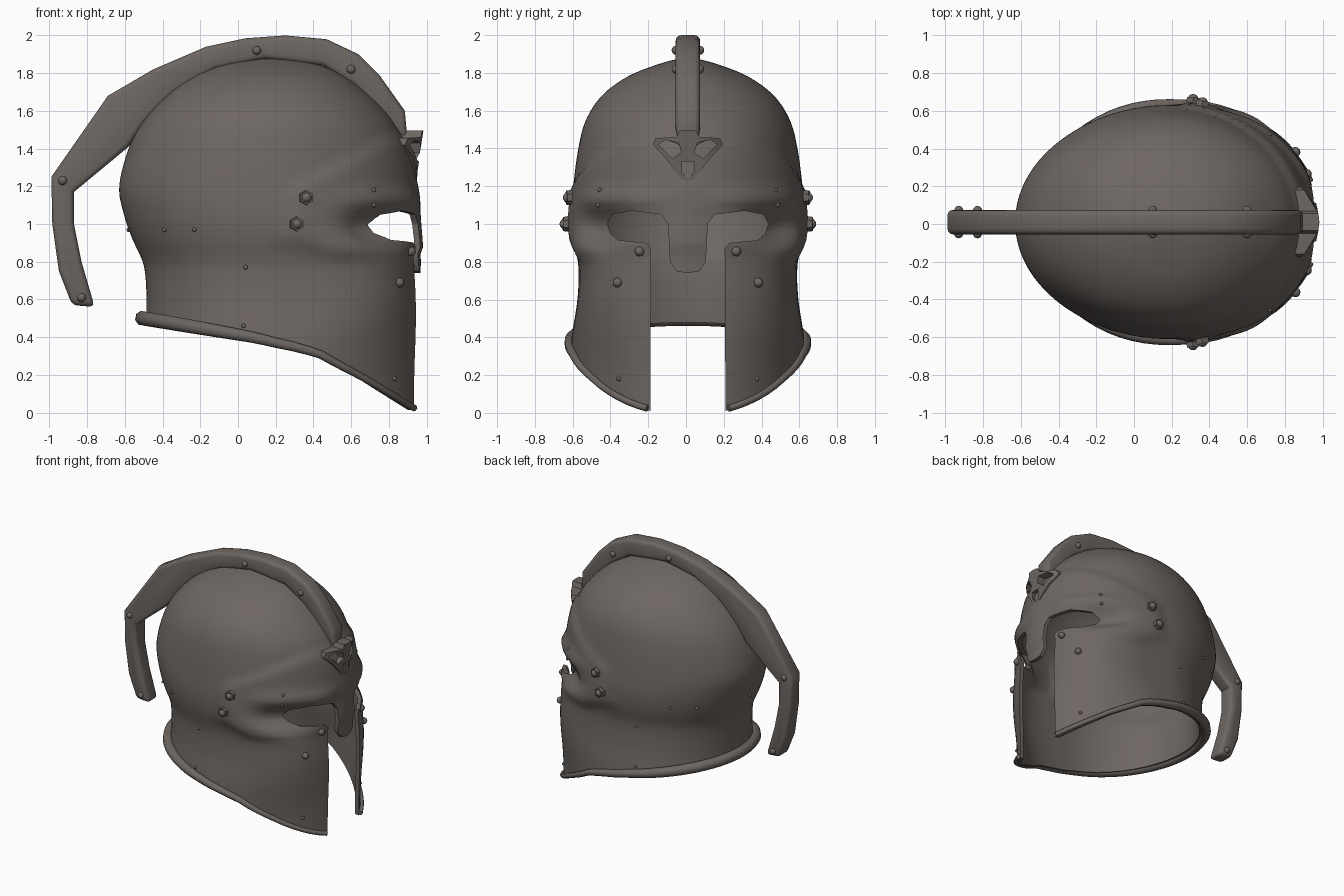
import bpy, bmesh, math
from mathutils import Vector

if "Cube" in bpy.data.objects:
    bpy.data.objects.remove(bpy.data.objects["Cube"])

CY = 0.01          # symmetry plane of the helmet
CX = 0.18          # axis of the dome
metal = bpy.data.materials.new("dark_bronze_grey")
metal.diffuse_color = (0.155, 0.134, 0.122, 1)
metal.use_nodes = True
metal.node_tree.nodes["Principled BSDF"].inputs["Base Color"].default_value = metal.diffuse_color


def lerp_table(tab, v):
    if v <= tab[0][0]:
        return tab[0][1:]
    for a, b in zip(tab, tab[1:]):
        if v <= b[0]:
            k = (v - a[0]) / (b[0] - a[0])
            return tuple(p + (q - p) * k for p, q in zip(a[1:], b[1:]))
    return tab[-1][1:]


def smooth(a, b, v):
    k = max(0, min(1, (v - a) / (b - a)))
    return k * k * (3 - 2 * k)


def add_object(name, bm):
    me = bpy.data.meshes.new(name)
    bm.to_mesh(me)
    bm.free()
    ob = bpy.data.objects.new(name, me)
    bpy.context.collection.objects.link(ob)
    me.materials.append(metal)
    return ob


def finish(ob, angle=35):
    # apply modifiers and curves, then shade smooth with sharp edges kept
    dg = bpy.context.evaluated_depsgraph_get()
    me = bpy.data.meshes.new_from_object(ob.evaluated_get(dg))
    name = ob.name
    bpy.data.objects.remove(ob)
    new = bpy.data.objects.new(name, me)
    bpy.context.collection.objects.link(new)
    me.materials.clear()
    me.materials.append(metal)
    bpy.ops.object.select_all(action='DESELECT')
    new.select_set(True)
    bpy.context.view_layer.objects.active = new
    bpy.ops.object.shade_smooth_by_angle(angle=math.radians(angle))
    return new


def prism(name, pts, axis, a, b):
    # closed polygon extruded along x or y between a and b
    bm = bmesh.new()
    mk = (lambda p, d: (d, p[0] + CY, p[1])) if axis == 'x' else (lambda p, d: (p[0], d + CY, p[1]))
    f = bm.faces.new([bm.verts.new(mk(p, a)) for p in pts])
    r = bmesh.ops.extrude_face_region(bm, geom=[f])
    for v in r['geom']:
        if isinstance(v, bmesh.types.BMVert):
            v.co[0 if axis == 'x' else 1] += b - a
    bmesh.ops.recalc_face_normals(bm, faces=bm.faces)
    return add_object(name, bm)


def mirrored(half):
    return half + [(-y, z) for y, z in reversed(half) if y > 0]


def cut(ob, cutter):
    cutter.hide_render = True
    m = ob.modifiers.new("cut", 'BOOLEAN')
    m.object, m.solver = cutter, 'EXACT'


# helmet section table: z, back x, front x, half width (smoothed by splines)
KEYS = [(-.05, -.5, .975, .62), (.2, -.5, .975, .63), (.4, -.49, .975, .615), (.6, -.485, .97, .585),
        (.78, -.5, .96, .58), (.92, -.56, .945, .61), (1.05, -.605, .935, .62), (1.2, -.63, .928, .607),
        (1.4, -.58, .89, .58), (1.55, -.5, .82, .54), (1.68, -.38, .7, .455), (1.78, -.24, .57, .32),
        (1.845, -.08, .43, .16), (1.88, .12, .24, .03)]
ROWS = []
for i in range(len(KEYS) - 1):
    p = [KEYS[max(0, min(len(KEYS) - 1, i + d))] for d in (-1, 0, 1, 2)]
    for s in range(10):
        t = s / 10
        ROWS.append(tuple(.5 * (2 * b + (c - a) * t + (2 * a - 5 * b + 4 * c - d) * t * t
                                + (3 * b - a - 3 * c + d) * t ** 3) for a, b, c, d in zip(*p)))
ROWS.append(KEYS[-1])
BOTTOM = [(-.5, .48), (-.2, .43), (.1, .38), (.4, .3), (.65, .18), (.85, .06), (.96, -.005)]
MASK_TOP = [(.25, 1.18), (.5, 1.3), (.8, 1.46), (.95, 1.46)]
MASK_LOW = [(.25, .93), (.5, .82), (.9, .86)]


def surface(th, z):
    b, f, w = lerp_table(ROWS, z)
    c, s = math.cos(th), math.sin(th)
    # cheeks are squarer between the rim and the eyes
    e = 1 - .42 * smooth(.15, .65, z) * (1 - smooth(.85, 1.12, z))
    x = CX + ((f - CX) * c ** e if c > 0 else (CX - b) * c)
    y = w * s
    # raised face mask, brow, nose ridge and sunken eye sockets
    hi, lo = lerp_table(MASK_TOP, x)[0], lerp_table(MASK_LOW, x)[0]
    up = .022 * smooth(.25, .29, x) * smooth(lo - .03, lo + .03, z) * (1 - smooth(hi - .03, hi + .02, z))
    up += .03 * math.exp(-((z - 1.13) / .05) ** 2) * smooth(.4, .7, x) * smooth(.03, .25, abs(y))
    sx = -.13 * math.exp(-((abs(y) - .45) / .13) ** 2 - ((z - .97) / .09) ** 2) * smooth(.2, .5, x)
    if c > 0:
        sx += .012 * math.exp(-(y / .09) ** 2) * smooth(.7, .8, z) * (1 - smooth(1.1, 1.3, z))
    return Vector((x + up * c + sx, CY + y + up * s, z))


def bottom_z(th):
    return lerp_table(BOTTOM, surface(th, .15).x)[0]


# helmet shell
N, LOW, HIGH = 112, 16, 44
bm = bmesh.new()
rings = []
for j in range(LOW + HIGH + 1):
    ring = []
    for i in range(N):
        th = 2 * math.pi * i / N
        zb = bottom_z(th)
        z = zb + (.8 - zb) * j / LOW if j < LOW else .8 + 1.08 * math.sin((j - LOW) / HIGH * math.pi / 2)
        ring.append(bm.verts.new(surface(th, z)))
    rings.append(ring)
for r0, r1 in zip(rings, rings[1:]):
    for i in range(N):
        k = (i + 1) % N
        bm.faces.new((r0[i], r0[k], r1[k], r1[i]))
bm.faces.new(rings[-1])
shell = add_object("helmet_shell", bm)
sol = shell.modifiers.new("thickness", 'SOLIDIFY')
sol.thickness, sol.offset = .03, -1
opening = prism("face_opening_cutter", mirrored(
    [(0, -.2), (.2, -.2), (.195, .87), (.22, .9), (.37, .915), (.41, .95), (.425, 1.0), (.4, 1.05),
     (.3, 1.07), (.14, 1.05), (.105, 1.0), (.095, .8), (.06, .75), (0, .74)]), 'x', .5, 1.4)
cut(shell, opening)
finish(shell, 40)
bpy.data.objects.remove(opening)


def tube(name, pts, radius):
    cu = bpy.data.curves.new(name, 'CURVE')
    cu.dimensions, cu.bevel_depth, cu.bevel_resolution, cu.use_fill_caps = '3D', 1, 2, True
    sp = cu.splines.new('POLY')
    sp.points.add(len(pts) - 1)
    for q, p, r in zip(sp.points, pts, radius):
        q.co, q.radius = (*p, 1), r
    ob = bpy.data.objects.new(name, cu)
    bpy.context.collection.objects.link(ob)
    finish(ob, 50)


# rolled rim round the lower edge, thicker at the nape
pts, rad = [], []
for i in range(61):
    th = .35 + (2 * math.pi - .7) * i / 60
    r = .018 + .022 * smooth(-.9, .9, -math.cos(th))
    p = surface(th, bottom_z(th))
    pts.append(p + Vector((math.cos(th) * r * .5, math.sin(th) * r * .2, r * .5)))
    rad.append(r)
tube("bottom_rim", pts, rad)

# crest bar arching over the dome and hanging behind
crest = prism("crest", [
    (-.76, .56), (-.88, .57), (-.95, .75), (-.985, 1.0), (-.99, 1.25), (-.69, 1.68), (-.45, 1.82),
    (-.17, 1.94), (.04, 1.985), (.25, 2.0), (.47, 1.98), (.64, 1.9), (.75, 1.79), (.885, 1.6), (.9, 1.43),
    (.8, 1.53), (.62, 1.73), (.45, 1.84), (.14, 1.875), (-.12, 1.82), (-.34, 1.69), (-.49, 1.54),
    (-.58, 1.41), (-.87, 1.17), (-.87, 1.0), (-.83, .8)], 'y', -.065, .065)
bev = crest.modifiers.new("bevel", 'BEVEL')
bev.width, bev.segments, bev.limit_method, bev.angle_limit = .03, 3, 'ANGLE', math.radians(60)
finish(crest, 40)

# pierced brow ornament, curved back against the forehead
orn = prism("brow_ornament", mirrored([(0, 1.19), (.05, 1.26), (.12, 1.35), (.185, 1.42), (.17, 1.455),
                                       (.06, 1.46), (.045, 1.495), (0, 1.495)]), 'x', .83, .945)
holes = [prism("ornament_hole", h, 'x', .88, 1.2) for h in (
    [(.035, 1.38), (.05, 1.43), (.12, 1.445), (.155, 1.42), (.08, 1.345)],
    [(-.035, 1.38), (-.05, 1.43), (-.12, 1.445), (-.155, 1.42), (-.08, 1.345)],
    [(0, 1.235), (.035, 1.28), (.03, 1.33), (-.03, 1.33), (-.035, 1.28)])]
for h in holes:
    cut(orn, h)
orn = finish(orn, 30)
for h in holes:
    bpy.data.objects.remove(h)
for v in orn.data.vertices:
    v.co.x += (v.co.z - 1.2) * .13 - 2.6 * (v.co.y - CY) ** 2


def stud(name, pos, normal, r, bolt=False):
    # domed rivet, or hexagonal bolt with a domed cap
    bm = bmesh.new()
    if bolt:
        bmesh.ops.create_cone(bm, cap_ends=True, segments=6, radius1=r, radius2=r * .95, depth=r * 1.1)
        cap = bmesh.ops.create_uvsphere(bm, u_segments=12, v_segments=8, radius=r * .7)['verts']
        bmesh.ops.translate(bm, vec=(0, 0, r * .3), verts=cap)
    else:
        bmesh.ops.create_uvsphere(bm, u_segments=12, v_segments=8, radius=r)
    rot = normal.to_track_quat('Z', 'Y')
    for v in bm.verts:
        v.co = rot @ v.co + pos
    finish(add_object(name, bm), 40)


def on_shell(name, axis, value, z, r, bolt=False):
    # mirrored pair where the shell has the given x (or front y) at height z
    span = [i * math.pi / 800 for i in range(801 if axis == 0 else 400)]
    th = min(span, key=lambda t: abs(surface(t, z)[axis] - (CY if axis else 0) - value))
    p = surface(th, z)
    n = (surface(th + .01, z) - surface(th - .01, z)).cross(Vector((0, 0, 1))).normalized()
    for s in (1, -1):
        stud(name, Vector((p.x, CY + s * (p.y - CY), z)) + Vector((n.x, s * n.y, 0)) * r * .1,
             Vector((n.x, s * n.y, 0)), r, bolt)


# temple bolts, cheek rivets and small pins
for x, z in ((.36, 1.14), (.31, 1.0)):
    on_shell("temple_bolt", 0, x, z, .04, True)
for y, z in ((.255, .855), (.37, .69)):
    on_shell("cheek_rivet", 1, y, z, .026)
for x, z in ((.04, .77), (.03, .46), (-.23, .97), (-.39, .97), (-.58, .97), (.72, 1.18), (.72, 1.1), (.83, .18)):
    on_shell("small_pin", 0, x, z, .012)

# crest rivets
for x, z in ((-.93, 1.23), (-.83, .61), (.1, 1.92), (.6, 1.82)):
    for s in (1, -1):
        stud("crest_rivet", Vector((x, CY + s * .062, z)), Vector((0, s, 0)), .024)
